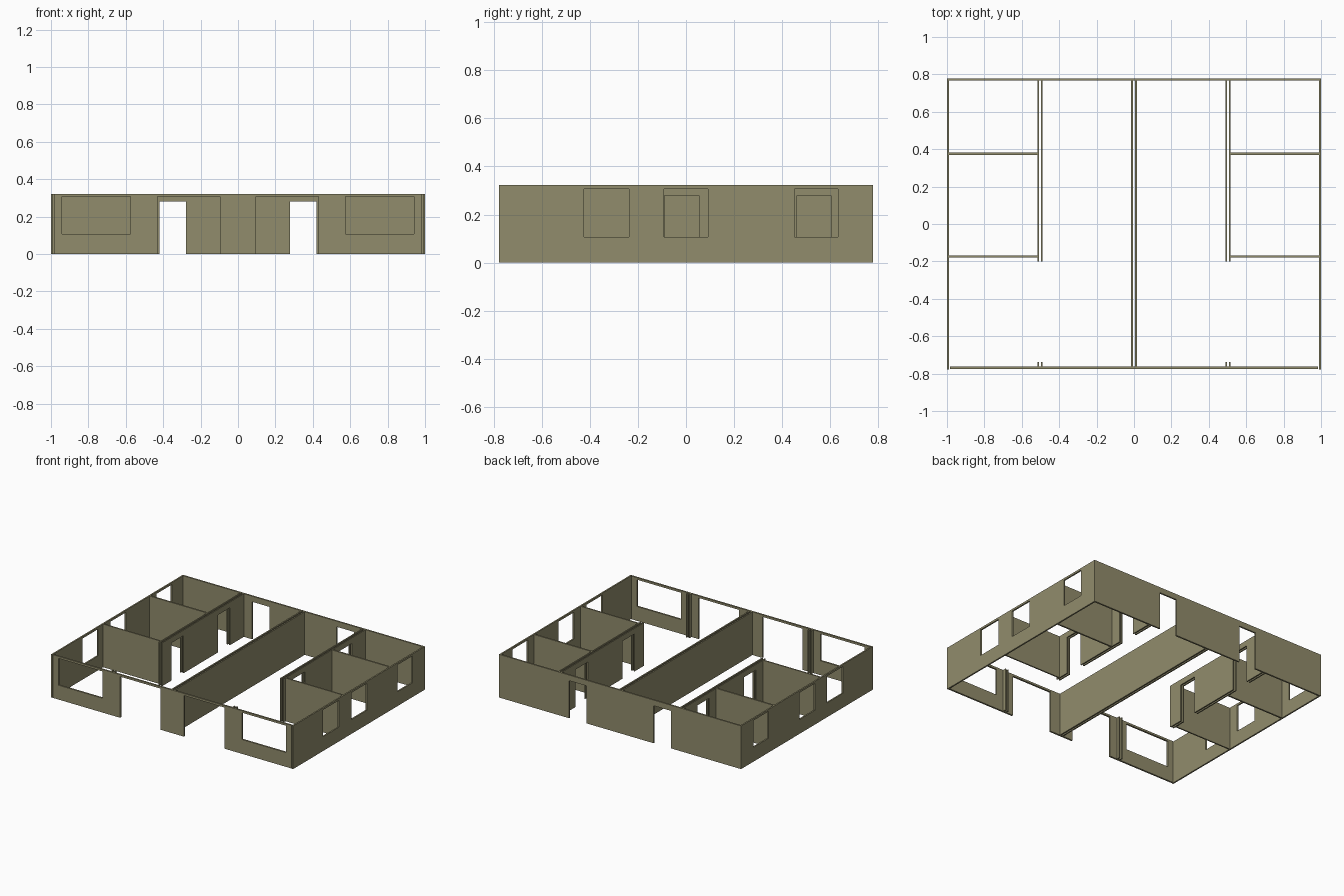
import bpy, bmesh

if "Cube" in bpy.data.objects:
    bpy.data.objects.remove(bpy.data.objects["Cube"])

H = 0.322          # wall height
SILL, HEAD = 0.107, 0.307   # window bottom and top
DOOR = 0.28        # door height

mat = bpy.data.materials.new("olive plaster")
mat.diffuse_color = (0.283, 0.262, 0.15, 1)
mat.use_nodes = True
mat.node_tree.nodes["Principled BSDF"].inputs["Base Color"].default_value = mat.diffuse_color


def wall(name, axis, start, end, near, far, holes=(), mirror=False):
    """Wall running along axis, from near to far across it.
    holes are (from, to, bottom, top); the wall is a grid with those cells left out."""
    us = sorted({start, end, *[v for h in holes for v in h[:2]]})
    zs = sorted({0.0, H, *[v for h in holes for v in h[2:]]})
    bm = bmesh.new()

    def point(u, z):
        return (u, near, z) if axis == 'x' else (near, u, z)

    grid = [[bm.verts.new(point(u, z)) for z in zs] for u in us]
    for i in range(len(us) - 1):
        for j in range(len(zs) - 1):
            cu, cz = (us[i] + us[i + 1]) / 2, (zs[j] + zs[j + 1]) / 2
            if any(a < cu < b and c < cz < d for a, b, c, d in holes):
                continue
            bm.faces.new((grid[i][j], grid[i + 1][j], grid[i + 1][j + 1], grid[i][j + 1]))
    bmesh.ops.delete(bm, geom=[v for v in bm.verts if not v.link_faces], context='VERTS')
    # give the flat wall its thickness
    out = bmesh.ops.extrude_face_region(bm, geom=bm.faces[:], use_keep_orig=True)
    moved = [g for g in out['geom'] if isinstance(g, bmesh.types.BMVert)]
    t = far - near
    bmesh.ops.translate(bm, verts=moved, vec=(0, t, 0) if axis == 'x' else (t, 0, 0))
    bmesh.ops.recalc_face_normals(bm, faces=bm.faces[:])
    mesh = bpy.data.meshes.new(name)
    bm.to_mesh(mesh)
    bm.free()
    mesh.materials.append(mat)
    ob = bpy.data.objects.new(name, mesh)
    bpy.context.collection.objects.link(ob)
    if mirror:
        ob.modifiers.new("mirror", 'MIRROR').use_mirror_merge = False
    return ob


def both(a, b, c, d):
    """The same hole on the left and right half."""
    return [(a, b, c, d), (-b, -a, c, d)]


# front wall: a large window and a wide glazed opening per home
wall("front_wall", 'x', -0.985, 0.985, -0.776, -0.763,
     both(0.575, 0.94, SILL, HEAD) + both(0.097, 0.43, 0, HEAD))

# back wall with two entrance doors
wall("back_wall", 'x', -1, 1, 0.766, 0.778, both(0.278, 0.421, 0, DOOR))

# side walls with three windows each
wall("side_wall", 'y', -0.778, 0.766, 0.989, 1.0,
     [(-0.425, -0.237, SILL, HEAD), (-0.092, 0.092, SILL, HEAD),
      (0.452, 0.633, SILL, HEAD)], mirror=True)

# double party wall between the homes
wall("party_wall", 'y', -0.763, 0.766, 0.005, 0.015, mirror=True)

# double-skinned inner walls with two doors, and short stubs at the front
for label, x in (("inner", 0.488), ("outer", 0.508)):
    wall(f"corridor_wall_{label}", 'y', -0.2, 0.766, x, x + 0.009,
         [(-0.09, 0.054, 0, DOOR), (0.462, 0.604, 0, DOOR)], mirror=True)
    wall(f"front_stub_{label}", 'y', -0.763, -0.738, x, x + 0.009, mirror=True)

# cross walls between the rooms
wall("back_room_partition", 'x', 0.517, 0.989, 0.37, 0.382, mirror=True)
wall("middle_room_partition", 'x', 0.517, 0.989, -0.179, -0.169, mirror=True)
